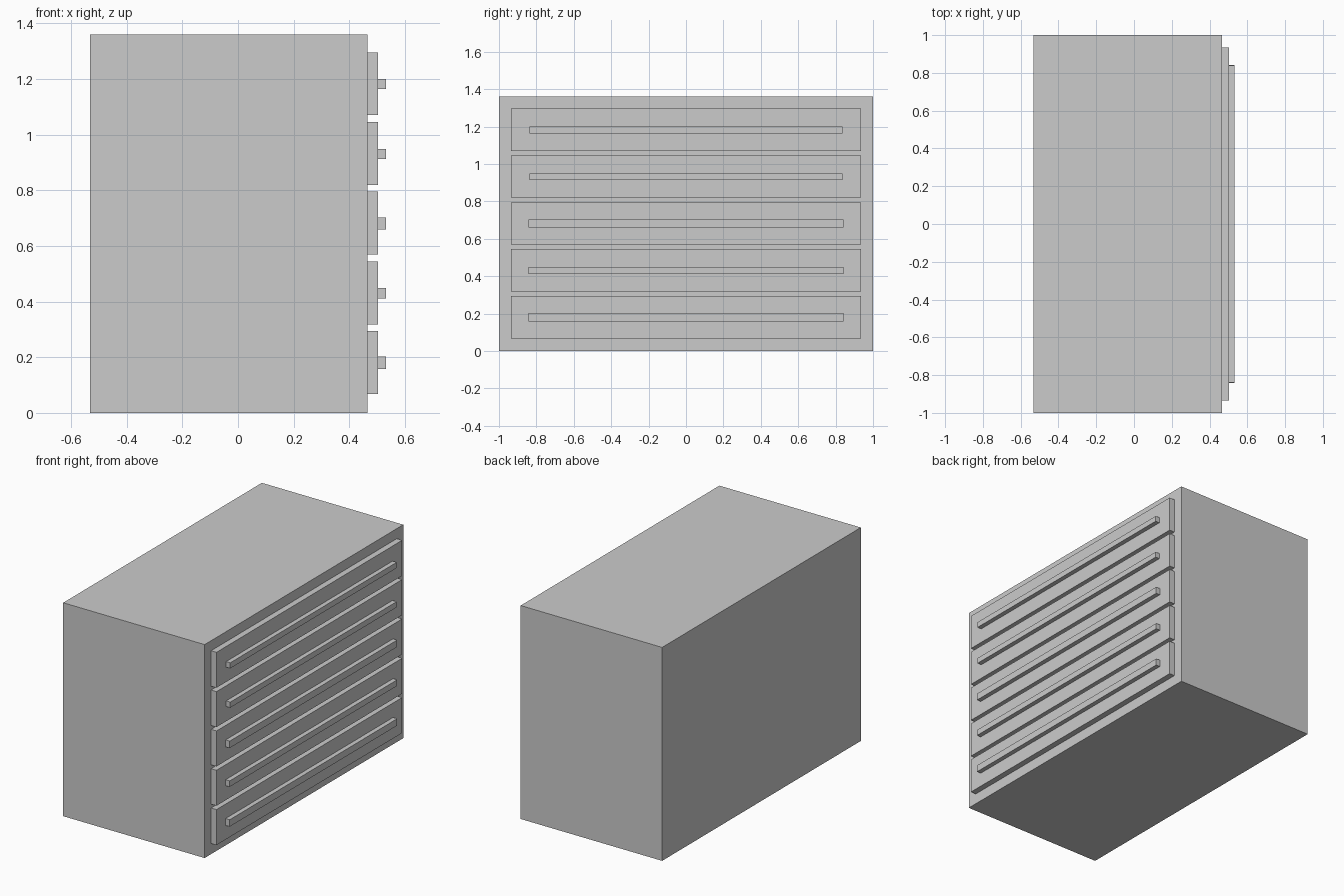
import bpy

if "Cube" in bpy.data.objects:
    bpy.data.objects.remove(bpy.data.objects["Cube"])


def box(name, x, y, z):
    """Axis-aligned box from (min, max) ranges."""
    centre = [(a + b) / 2 for a, b in (x, y, z)]
    bpy.ops.mesh.primitive_cube_add(size=1, location=centre)
    obj = bpy.context.object
    obj.name = name
    obj.scale = [b - a for a, b in (x, y, z)]
    bpy.ops.object.transform_apply(location=False, rotation=False, scale=True)
    return obj


BACK, FACE, DRAWER, HANDLE = -0.532, 0.465, 0.503, 0.532

# Cabinet body
box("cabinet", (BACK, FACE), (-1, 1), (0, 1.36))

# Five drawer fronts, each with a long bar handle (half length, half height)
handles = [(0.843, 0.022), (0.843, 0.019), (0.843, 0.022), (0.838, 0.018), (0.838, 0.018)]
for i, (half_len, half_h) in enumerate(handles):
    z = 0.068 + i * 0.2505
    box(f"drawer_front_{i + 1}", (FACE, DRAWER), (-0.935, 0.935), (z, z + 0.226))
    zc = z + 0.112
    box(f"handle_{i + 1}", (DRAWER, HANDLE), (-half_len, half_len), (zc - half_h, zc + half_h))
